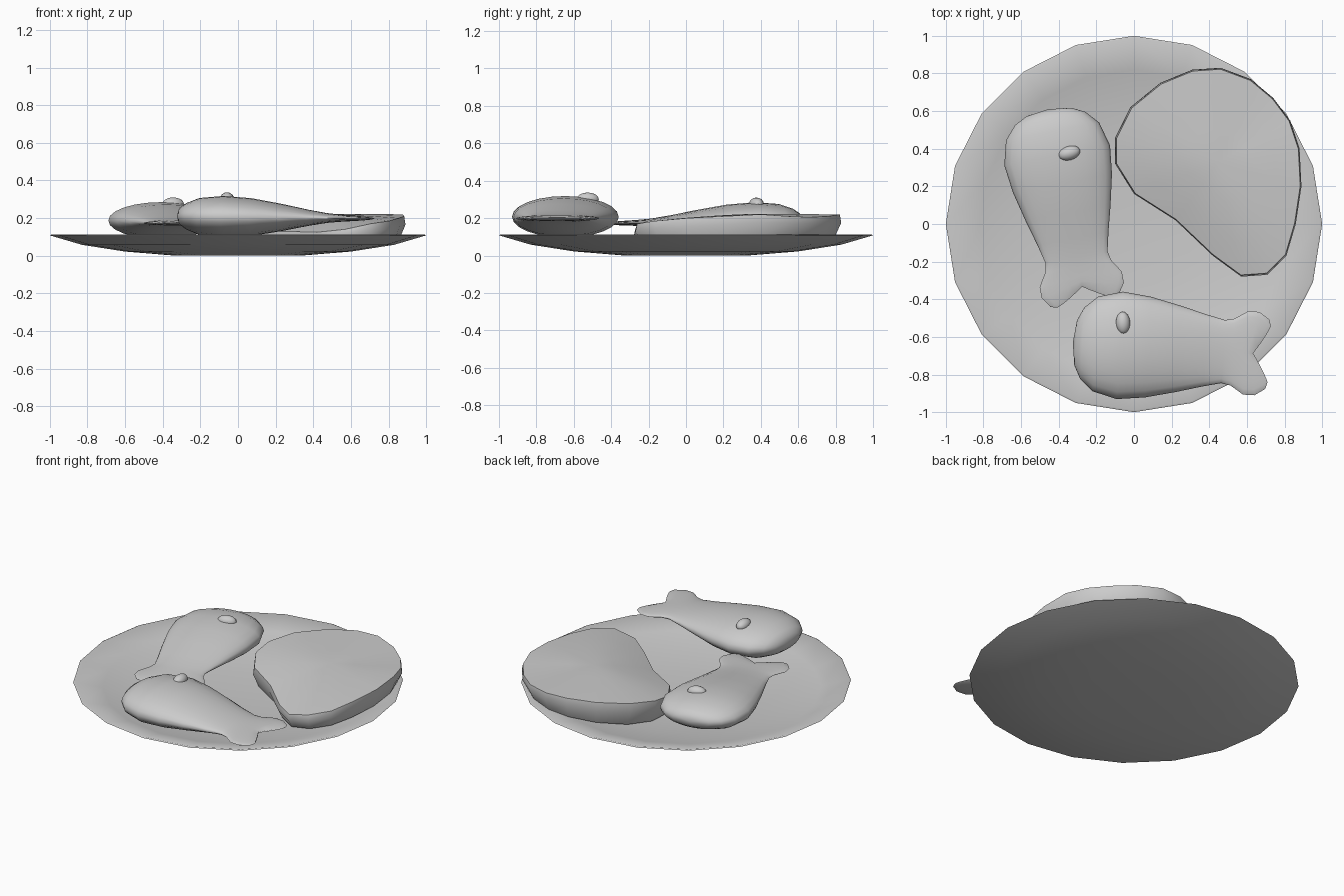
import bpy, bmesh, math
from mathutils import Vector

if "Cube" in bpy.data.objects:
    bpy.data.objects.remove(bpy.data.objects["Cube"])


def loft(name, rings, smooth=60, subdiv=0, cap_start=True, cap_end=True):
    """Skin a list of closed rings; single-point rings become poles."""
    bm = bmesh.new()
    vr = [[bm.verts.new(p) for p in r] for r in rings]
    for a, b in zip(vr, vr[1:]):
        n = max(len(a), len(b))
        for i in range(n):
            j = (i + 1) % n
            if len(a) == 1:
                bm.faces.new((a[0], b[i], b[j]))
            elif len(b) == 1:
                bm.faces.new((a[i], a[j], b[0]))
            else:
                bm.faces.new((a[i], a[j], b[j], b[i]))
    if cap_start and len(vr[0]) > 2:
        bm.faces.new(vr[0])
    if cap_end and len(vr[-1]) > 2:
        bm.faces.new(vr[-1])
    bmesh.ops.recalc_face_normals(bm, faces=bm.faces)
    me = bpy.data.meshes.new(name)
    bm.to_mesh(me)
    bm.free()
    ob = bpy.data.objects.new(name, me)
    bpy.context.collection.objects.link(ob)
    if subdiv:
        m = ob.modifiers.new("subdiv", 'SUBSURF')
        m.levels = m.render_levels = subdiv
    bpy.ops.object.select_all(action='DESELECT')
    ob.select_set(True)
    bpy.context.view_layer.objects.active = ob
    bpy.ops.object.shade_smooth_by_angle(angle=math.radians(smooth))
    return ob


def circle(r, z, n=20):
    return [(r * math.sin(2 * math.pi * i / n), r * math.cos(2 * math.pi * i / n), z)
            for i in range(n)]


# plate: shallow 20-sided dish with a thin wall
outer = [(0.33, 0.0), (0.6, 0.022), (0.83, 0.058), (1.0, 0.108)]
inner = [(0.99, 0.113), (0.82, 0.07), (0.6, 0.034), (0.33, 0.013)]
loft("plate", [[(0, 0, 0)]] + [circle(r, z) for r, z in outer + inner] + [[(0, 0, 0.012)]])

# fish: station, half width, half height, tail fork depth
STATIONS = [(0.015, 0.12, 0.045, 0), (0.05, 0.19, 0.07, 0), (0.12, 0.252, 0.098, 0),
            (0.25, 0.286, 0.111, 0), (0.40, 0.268, 0.10, 0), (0.56, 0.23, 0.072, 0),
            (0.70, 0.192, 0.043, 0), (0.80, 0.168, 0.026, 0), (0.85, 0.178, 0.021, 0.0),
            (0.92, 0.222, 0.017, 0.02), (0.98, 0.222, 0.015, 0.05), (1.035, 0.185, 0.011, 0.09),
            (1.045, 0.15, 0.004, 0.085)]


def fish(name, head, direction, z_head, z_tail, k_height, bump):
    d = Vector((*direction, 0)).normalized()
    side = Vector((-d.y, d.x, 0))
    o = Vector((*head, 0))

    def place(s, t, h):
        return o + d * s + side * t + Vector((0, 0, z_head + (z_tail - z_head) * s + h))

    n = 24
    rings = [[place(0, 0, 0)]]
    for s, w, h, fork in STATIONS:
        ring = []
        for i in range(n):
            a = 2 * math.pi * i / n
            c = math.cos(a)
            ring.append(place(s - fork * (1 - abs(c)) ** 1.2, w * c, h * k_height * math.sin(a)))
        rings.append(ring)
    rings.append([place(0.95, 0, 0)])
    loft(name + "_body", rings, 70)
    # raised eye
    s, t, h = bump
    rot = math.atan2(side.y, side.x)
    bpy.ops.mesh.primitive_uv_sphere_add(segments=16, ring_count=8, radius=1,
                                         location=place(s, t, h), rotation=(0, 0, rot + 0.1))
    eye = bpy.context.object
    eye.name = name + "_eye"
    eye.scale = (0.06, 0.038, 0.036)
    bpy.ops.object.shade_smooth()


fish("front_fish", (-0.325, -0.63), (1, -0.06), 0.21, 0.198, 1.0, (0.26, 0.12, 0.094))
fish("left_fish", (-0.455, 0.61), (0.19, -1), 0.192, 0.172, 0.88, (0.25, 0.065, 0.087))

# side portion: curved slab, (x, y, top edge height)
EDGE = [(-0.10, 0.46, .175), (-0.10, 0.32, .155), (0.0, 0.16, .14), (0.22, 0.02, .13),
        (0.42, -0.17, .125), (0.57, -0.28, .14), (0.71, -0.27, .17), (0.81, -0.17, .185),
        (0.86, 0.0, .20), (0.89, 0.2, .21), (0.88, 0.4, .22), (0.83, 0.55, .21),
        (0.74, 0.67, .205), (0.62, 0.77, .21), (0.46, 0.83, .22), (0.31, 0.82, .22),
        (0.14, 0.75, .21), (-0.02, 0.62, .195)]
CX, CY, CZ = 0.45, 0.33, 0.222


def edge_ring(k, height):
    ring = []
    for x, y, z in EDGE:
        px, py = CX + (x - CX) * k, CY + (y - CY) * k
        ring.append((px, py, height(z, math.hypot(px, py))))
    return ring


def base(z, r):
    return 0.015 + 0.105 * r ** 2.6


loft("side_portion", [
    [(CX, CY, 0.045)],
    edge_ring(0.93, base),
    edge_ring(1.0, lambda z, r: 0.6 * z + 0.4 * base(z, r)),
    edge_ring(0.985, lambda z, r: z),
    edge_ring(0.7, lambda z, r: z + (CZ - z) * 0.4),
    edge_ring(0.35, lambda z, r: z + (CZ - z) * 0.75),
    [(CX, CY, CZ)]], 50)
